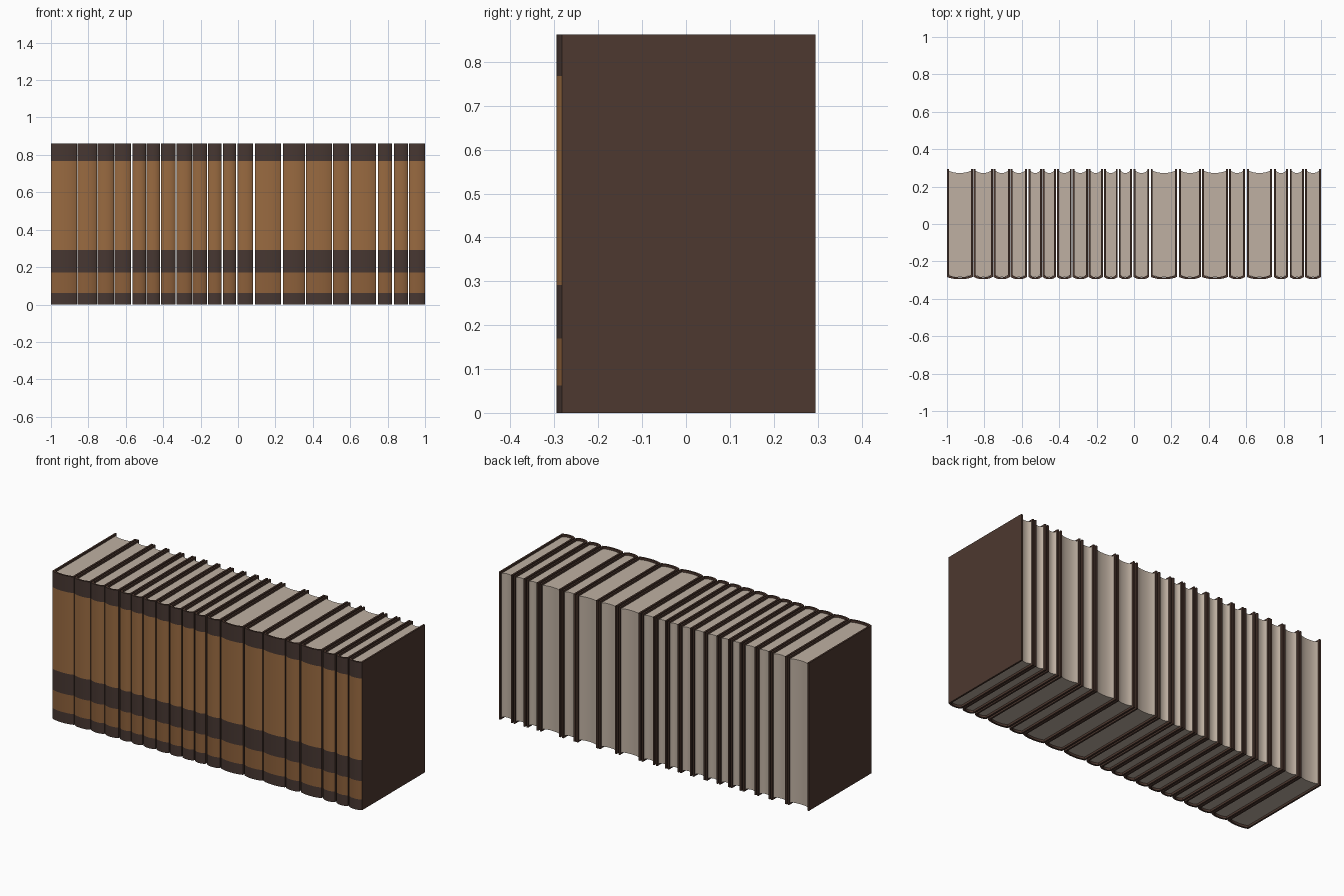
import bpy, bmesh, math

if "Cube" in bpy.data.objects:
    bpy.data.objects.remove(bpy.data.objects["Cube"])

H, D, T = 0.862, 0.295, 0.01        # height, half depth, cover thickness
N = 12                              # segments across a spine


def material(name, rgb):
    m = bpy.data.materials.new(name)
    m.diffuse_color = (*rgb, 1)
    m.use_nodes = True
    m.node_tree.nodes["Principled BSDF"].inputs["Base Color"].default_value = m.diffuse_color
    return m


LEATHER = material("dark brown cover", (0.075, 0.040, 0.029))
BAND = material("dark spine band", (0.062, 0.038, 0.031))
TAN = material("tan spine", (0.32, 0.145, 0.052))
LOWTAN = material("lower tan spine", (0.26, 0.115, 0.042))
PAPER = material("paper", (0.52, 0.435, 0.36))

# z levels of the painted spine bands, and the slot used between them
LEVELS = [0, 0.062, 0.17, 0.292, 0.768, H]
SLOTS = [1, 3, 1, 2, 1]

# left and right side of every book
BOOKS = [(-1, -.862), (-.857, -.755), (-.75, -.664), (-.659, -.572),
         (-.563, -.493), (-.488, -.418), (-.412, -.333), (-.328, -.247),
         (-.242, -.167), (-.161, -.087), (-.081, -.012), (-.002, .081),
         (.09, .23), (.241, .357), (.363, .502), (.508, .594),
         (.604, .737), (.748, .824), (.833, .908), (.914, 1)]


def arc(x0, x1, edge, depth):
    """Points of a gently bulging curve from x0 to x1."""
    out = []
    for i in range(N + 1):
        t = -math.cos(math.pi * i / N)
        out.append(((x0 + x1) / 2 + t * (x1 - x0) / 2,
                    edge + depth * (1 - abs(t) ** 2.5)))
    return out


def finish(bm, name, mats):
    bmesh.ops.recalc_face_normals(bm, faces=bm.faces)
    me = bpy.data.meshes.new(name)
    bm.to_mesh(me)
    bm.free()
    for m in mats:
        me.materials.append(m)
    ob = bpy.data.objects.new(name, me)
    bpy.context.collection.objects.link(ob)
    for o in bpy.context.selected_objects:
        o.select_set(False)
    ob.select_set(True)
    bpy.context.view_layer.objects.active = ob
    bpy.ops.object.shade_smooth_by_angle(angle=math.radians(35))


def cover(x0, x1, name):
    """U-shaped binding with a rounded spine, painted in bands."""
    outer = [(x0, D)] + arc(x0, x1, -0.283, -0.012) + [(x1, D)]
    inner = [(x0 + T, D)] + arc(x0 + T, x1 - T, -0.273, -0.012) + [(x1 - T, D)]
    n = len(outer)
    bm = bmesh.new()
    o = [[bm.verts.new((x, y, z)) for x, y in outer] for z in LEVELS]
    k = [[bm.verts.new((x, y, z)) for x, y in inner] for z in LEVELS]
    for j in range(len(LEVELS) - 1):
        for i in range(n - 1):
            f = bm.faces.new((o[j][i], o[j][i + 1], o[j + 1][i + 1], o[j + 1][i]))
            if 0 < i < n - 2:
                f.material_index = SLOTS[j]
            bm.faces.new((k[j][i + 1], k[j][i], k[j + 1][i], k[j + 1][i + 1]))
        for i in (0, n - 1):
            bm.faces.new((o[j][i], k[j][i], k[j + 1][i], o[j + 1][i]))
    for j in (0, -1):
        for i in range(n - 1):
            bm.faces.new((o[j][i], o[j][i + 1], k[j][i + 1], k[j][i]))
    finish(bm, name, [LEATHER, BAND, TAN, LOWTAN])


def pages(x0, x1, name):
    """Paper block with a hollow fore edge, set in from the cover."""
    a, b = x0 + T, x1 - T
    prof = arc(a, b, -0.273, -0.011) + arc(a, b, 0.285, -0.012)[::-1]
    bm = bmesh.new()
    f = bm.faces.new([bm.verts.new((x, y, 0.012)) for x, y in prof])
    r = bmesh.ops.extrude_face_region(bm, geom=[f])
    top = [v for v in r["geom"] if isinstance(v, bmesh.types.BMVert)]
    bmesh.ops.translate(bm, verts=top, vec=(0, 0, H - 0.024))
    if len(bm.faces) == len(prof) + 1:      # close the underside if it was lifted
        bm.faces.new([v for v in bm.verts if v not in top])
    finish(bm, name, [PAPER])


for i, (x0, x1) in enumerate(BOOKS, 1):
    cover(x0, x1, f"book_cover_{i}")
    pages(x0, x1, f"book_pages_{i}")
